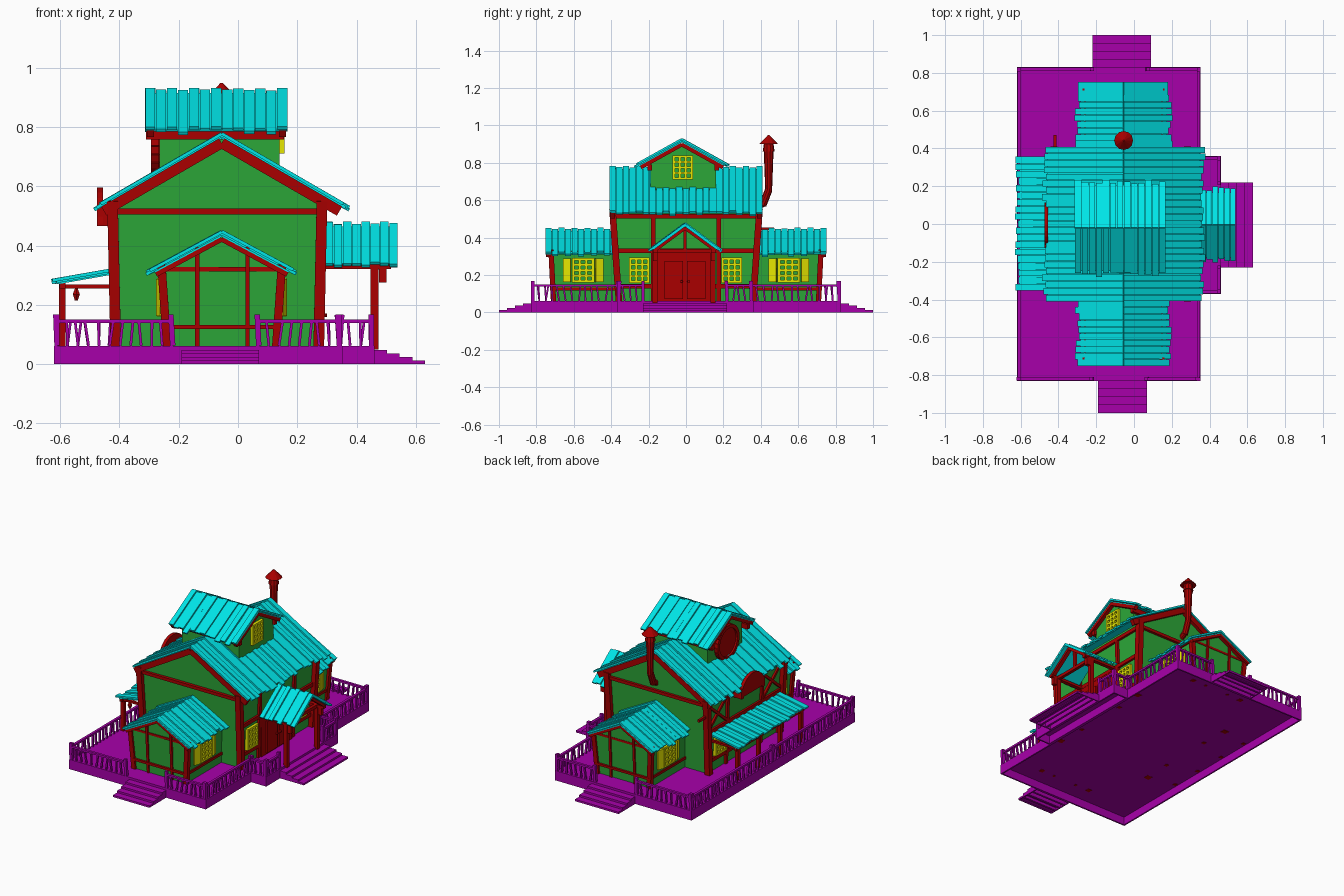
import bpy, bmesh, math, random
from mathutils import Vector, Matrix

random.seed(4)
cube = bpy.data.objects.get("Cube")
if cube:
    bpy.data.objects.remove(cube)


def material(name, rgb):
    m = bpy.data.materials.new(name)
    m.use_nodes = True
    m.diffuse_color = (*rgb, 1)
    m.node_tree.nodes["Principled BSDF"].inputs["Base Color"].default_value = (*rgb, 1)
    return m


CYAN = material("roof cyan", (0, 0.8, 0.82))
RED = material("timber red", (0.4, 0, 0))
GREEN = material("wall green", (0.025, 0.39, 0.04))
PURPLE = material("deck purple", (0.39, 0, 0.4))
YELLOW = material("window yellow", (0.8, 0.8, 0))


class Part:
    """One object gathered from simple solids."""

    def __init__(self, name, mat):
        self.name, self.mat, self.bm = name, mat, bmesh.new()

    def box(self, x0, x1, y0, y1, z0, z1):
        m = Matrix.Translation(((x0 + x1) / 2, (y0 + y1) / 2, (z0 + z1) / 2))
        m = m @ Matrix.Diagonal((x1 - x0, y1 - y0, z1 - z0, 1))
        bmesh.ops.create_cube(self.bm, size=1, matrix=m)

    def shell(self, x0, x1, y0, y1, top, t=.007):
        """Box that is open underneath."""
        self.box(x0, x1, y0, y1, top - t, top)
        for a, b in ((x0, x0 + t), (x1 - t, x1)):
            self.box(a, b, y0, y1, 0, top - t)
        for a, b in ((y0, y0 + t), (y1 - t, y1)):
            self.box(x0 + t, x1 - t, a, b, 0, top - t)

    def beam(self, a, b, w, h, side=(1, 0, 0)):
        a, b = Vector(a), Vector(b)
        d = (b - a).normalized()
        s = Vector(side)
        s = (s - d * s.dot(d)).normalized()
        rot = Matrix((s, d.cross(s), d)).transposed().to_4x4()
        m = Matrix.Translation((a + b) / 2) @ rot @ Matrix.Diagonal((w, h, (b - a).length, 1))
        bmesh.ops.create_cube(self.bm, size=1, matrix=m)

    def cone(self, a, b, r1, r2, n=10):
        a, b = Vector(a), Vector(b)
        rot = (b - a).to_track_quat('Z', 'Y').to_matrix().to_4x4()
        bmesh.ops.create_cone(self.bm, cap_ends=True, segments=n, radius1=r1, radius2=r2,
                              depth=(b - a).length, matrix=Matrix.Translation((a + b) / 2) @ rot)

    def finish(self):
        bmesh.ops.recalc_face_normals(self.bm, faces=self.bm.faces)
        me = bpy.data.meshes.new(self.name)
        self.bm.to_mesh(me)
        self.bm.free()
        me.materials.append(self.mat)
        bpy.context.collection.objects.link(bpy.data.objects.new(self.name, me))


def place(axis, c, off, u, z):
    """Point at distance off from a ridge line that runs along the axis."""
    return (c + off, u, z) if axis == 'y' else (u, c + off, z)


def gable_walls(name, axis, c, u0, u1, hw0, hw1, z0, z1, peak, f0=0, f1=0):
    p = Part(name, GREEN)
    rings = []
    for ub, ut in ((u0, u0 - f0), (u1, u1 + f1)):
        outline = [(-hw0, ub, z0), (hw0, ub, z0), (hw1, ut, z1), (0, ut, peak), (-hw1, ut, z1)]
        rings.append([p.bm.verts.new(place(axis, c, *q)) for q in outline])
    for i in range(5):
        j = (i + 1) % 5
        p.bm.faces.new((rings[0][i], rings[0][j], rings[1][j], rings[1][i]))
    for r in rings:
        p.bm.faces.new(r)
    p.finish()


def gable_roof(name, axis, c, u0, u1, hw, peak, eave, n, ends, board=0.03):
    planks, boards = Part(name + "_planks", CYAN), Part(name + "_boards", RED)
    side = (0, 1, 0) if axis == 'y' else (1, 0, 0)
    step = (u1 - u0) / n
    slope = (peak - eave) / hw
    for s in (-1, 1):
        for i in range(n):
            u = u0 + step * (i + .5)
            reach = hw - random.uniform(0, .026)
            lift = -.007 - .006 * (i % 2) + random.uniform(-.002, .002)
            planks.beam(place(axis, c, 0, u, peak + lift),
                        place(axis, c, s * reach, u, peak - slope * reach + lift),
                        step * random.uniform(.86, .98), .011, side)
        # backing sheet closes the gaps between planks
        mid, ln, r = (u0 + u1) / 2, (u1 - u0) * .98, hw - .03
        planks.beam(place(axis, c, 0, mid, peak - .02),
                    place(axis, c, s * r, mid, peak - slope * r - .02), ln, .006, side)
        for u in ends:
            r = hw - .035
            boards.beam(place(axis, c, 0, u, peak - .02 - board / 2),
                        place(axis, c, s * r, u, peak - slope * r - .02 - board / 2), .025, board, side)
    planks.finish()
    boards.finish()


C = -0.055   # ridge line of the house
M = -0.07    # middle of the main walls
FLOOR = .062
BASE = .056  # wall foot, inside the deck boards
FOOT = .05   # post foot, just through the deck boards

# Hollow deck and the three flights of steps
deck = Part("deck", PURPLE)
deck.shell(-.62, .352, -.83, .83, FLOOR, .01)
deck.shell(.352, .46, -.37, .36, FLOOR, .01)
for k in range(4):
    top, a, b = .012 * (4 - k), .0425 * k, .0425 * (k + 1)
    deck.shell(-.19, .07, -.83 - b, -.83 - a, top)
    deck.shell(-.22, .09, .83 + a, .83 + b, top)
    deck.shell(.46 + a, .46 + b, -.23, .22, top)
deck.finish()

# Railings with crooked balusters
rail = Part("railing", PURPLE)


def fence(a, b):
    a, b = Vector((*a, FLOOR)), Vector((*b, FLOOR))
    d = (b - a).normalized()
    up = Vector((0, 0, 1))
    for p in (a, b):
        rail.beam(p, p + up * .105 + d * random.uniform(-.008, .008), .018, .018)
    rail.beam(a + up * .082, b + up * .082, .016, .012, d.cross(up))
    n = max(2, round((b - a).length / .036))
    for i in range(1, n):
        p = a.lerp(b, i / n)
        rail.beam(p, p + up * .08 + d * random.uniform(-.014, .014), .009, .012, d)


for a, b in (((-.61, -.82), (-.22, -.82)), ((.07, -.82), (.342, -.82)), ((-.61, .82), (-.225, .82)),
             ((.07, .82), (.342, .82)), ((-.61, -.82), (-.61, 0)), ((-.61, 0), (-.61, .82)),
             ((.342, -.82), (.342, -.36)), ((.342, .35), (.342, .82)), ((.342, -.36), (.45, -.36)),
             ((.342, .35), (.45, .35)), ((.45, -.36), (.45, -.23)), ((.45, .22), (.45, .35))):
    fence(a, b)
rail.finish()

# Main house, end wings and upper cross gable
gable_walls("main_walls", 'y', M, -.355, .355, .33, .345, BASE, .55, .75, .03, .03)
gable_roof("main_roof", 'y', C, -.41, .41, .432, .783, .533, 23, (-.393, .393), .035)
for s, label in ((-1, "front"), (1, "back")):
    lo, hi = sorted((s * .34, s * .71))
    gable_walls(label + "_wing_walls", 'y', C, lo, hi, .185, .2, BASE, .325, .43,
                .015 * (s < 0), .015 * (s > 0))
    lo, hi = sorted((s * .37, s * .752))
    gable_roof(label + "_wing_roof", 'y', C, lo, hi, .257, .453, .315, 11, (s * .735,), .02)
gable_walls("upper_walls", 'x', -.015, -.265, .14, .175, .175, .5, .8, .9)
gable_roof("upper_roof", 'x', -.022, -.315, .168, .256, .932, .79, 13, (-.295, .15), .025)

# Timber frame
frame = Part("timber_frame", RED)


def wall_x(z):
    return .333 + .016 * (z - FLOOR) / .49


def wall_y(z):
    return .358 + .034 * (z - FLOOR) / .49


for sx in (-1, 1):
    def on_side(y, z):
        return (M + sx * wall_x(z), y, z)
    for sy in (-1, 1):
        frame.beam((M + sx * .342, sy * .358, FOOT), (M + sx * .353, sy * .393, .55), .036, .035)
        # wing corner posts and wing side beams
        frame.beam((C + sx * .183, sy * .708, FOOT), (C + sx * .203, sy * .722, .335), .028, .028)
        for z in (.125, .32):
            x = C + sx * (.183 + .016 * z / .32)
            frame.beam((x, sy * .36, z), (x, sy * .715, z), .016, .016)
        frame.beam(on_side(sy * .175, FOOT), on_side(sy * .175, .52), .022, .022)
    for z in (.14, .33, .515):
        frame.beam(on_side(-wall_y(z), z), on_side(wall_y(z), z), .02, .024)
for sy in (-1, 1):
    # upper eave beams
    y = -.015 + sy * .18
    frame.box(-.31, .155, y - .012, y + .012, .758, .79)
    frame.beam((M - .35, sy * wall_y(.515), .515), (M + .35, sy * wall_y(.515), .515), .02, .02, (0, 1, 0))
    for dx in (-.083, .087):
        frame.beam((C + dx, sy * .71, FOOT), (C + dx, sy * .73, .395), .015, .016)
    for z in (.125, .32):
        frame.beam((C - .2, sy * .718, z), (C + .2, sy * .718, z), .018, .014, (0, 1, 0))
    # crossed braces on the left wall
    for z in (.345, .505):
        frame.beam((M - .347, sy * .18, z), (M - .347, sy * .37, .85 - z), .014, .016)
frame.box(-.425, -.41, .37, .47, .44, .455)
frame.finish()

# Side porch with double door
gable_roof("porch_roof", 'x', -.005, .29, .54, .2, .482, .335, 8, (.5,), .02)
porch = Part("porch_frame", RED)
for s in (-1, 1):
    y = -.01 + s * .155
    porch.beam((.46, y, FOOT), (.46, y, .335), .026, .026)
    porch.box(.27, .515, y - .012, y + .012, .32, .336)
    porch.box(.475, .5, y - .012, y + .012, .275, .325)
porch.box(.45, .47, -.175, .155, .318, .338)
porch.box(.452, .468, -.013, .003, .33, .46)
porch.finish()
door = Part("double_door", RED)
door.box(.25, .28, -.16, .15, FLOOR, .325)
for s in (-1, 1):
    door.box(.275, .29, s * .06 - .055, s * .06 + .045, FLOOR + .01, .275)
    door.cone((.29, s * .018 - .005, .165), (.3, s * .018 - .005, .165), .007, .006, 8)
door.finish()

# Lean-to roof on the left
lean, posts = Part("lean_to_roof", CYAN), Part("lean_to_frame", RED)
for i in range(19):
    y = -.35 + .0374 * (i + .4)
    drop = .006 * (i % 2)
    lean.beam((-.4, y, .322 - drop), (-.63 + random.uniform(0, .02), y, .282 - drop),
              .0374 * random.uniform(.86, .98), .011, (0, 1, 0))
lean.beam((-.4, 0, .309), (-.605, 0, .273), .69, .006, (0, 1, 0))
for y in (-.32, -.11, .11, .32):
    posts.beam((-.592, y, FOOT), (-.592, y, .27), .022, .022)
    posts.box(-.6, -.4, y - .008, y + .008, .255, .268)
posts.box(-.602, -.582, -.345, .345, .255, .275)
# hanging lantern
posts.cone((-.545, -.32, .215), (-.545, -.32, .235), .006, .013, 6)
posts.cone((-.545, -.32, .235), (-.545, -.32, .258), .014, .004, 6)
lean.finish()
posts.finish()

# Lattice windows
win = Part("windows", YELLOW)


def window(x, s, y, z, w, h, cols=3, rows=4):
    for n, across, bar in ((cols, True, .014), (rows, False, .012)):
        size = (w if across else h) - bar
        for i in range(n + 1):
            t = (i / n - .5) * size
            yy, zz = (y + t, z) if across else (y, z + t)
            hy, hz = (bar / 2, h / 2) if across else (w / 2, bar / 2)
            win.box(min(x, x + s * .024), max(x, x + s * .024), yy - hy, yy + hy, zz - hz, zz + hz)


for s in (-1, 1):
    for y in (-.25, .245):
        window(M + s * .33, s, y, .225, .11, .135)
    for e in (-1, 1):
        window(C + s * .194, s, e * .55, .225, .12, .13)
        for k in (-1, 1):   # folded shutters
            y = e * .55 + k * .066
            win.beam((C + s * .215, y, .225), (C + s * .202, y + k * .04, .225), .125, .012, (0, 0, 1))
window(M - .33, -1, .04, .225, .13, .135)
window(.133, 1, -.018, .775, .11, .13)
win.finish()

# Round hatch on the upper gable and half-round crest over the left eave
hatch = Part("round_hatch", RED)
hatch.cone((-.262, -.015, .735), (-.282, -.015, .735), .1, .1, 24)
ring = [Vector((-.28, -.015 + .1 * math.cos(a), .735 + .1 * math.sin(a)))
        for a in (2 * math.pi * k / 24 for k in range(24))]
for i in range(24):
    hatch.beam(ring[i - 1], ring[i], .026, .022)
hatch.finish()
crest = Part("eave_crest", RED)
crest.cone((-.475, -.005, .475), (-.455, -.005, .475), .12, .12, 24)
bmesh.ops.bisect_plane(crest.bm, geom=crest.bm.verts[:] + crest.bm.edges[:] + crest.bm.faces[:],
                       plane_co=(0, 0, .475), plane_no=(0, 0, -1), clear_outer=True)
bmesh.ops.holes_fill(crest.bm, edges=crest.bm.edges[:])
for y in (-.11, .1):
    crest.box(-.475, -.4, y - .012, y + .012, .465, .528)
crest.finish()

# Bent stove pipe
pipe = Part("stove_pipe", RED)
pipe.cone((C, .37, .56), (C, .42, .585), .018, .018)
pipe.cone((C, .41, .572), (C, .442, .655), .02, .02)
pipe.cone((C, .442, .645), (C, .442, .86), .018, .026)
pipe.cone((C, .442, .86), (C, .442, .9), .032, .026)
pipe.cone((C, .442, .9), (C, .442, .948), .05, .004, 12)
pipe.finish()
